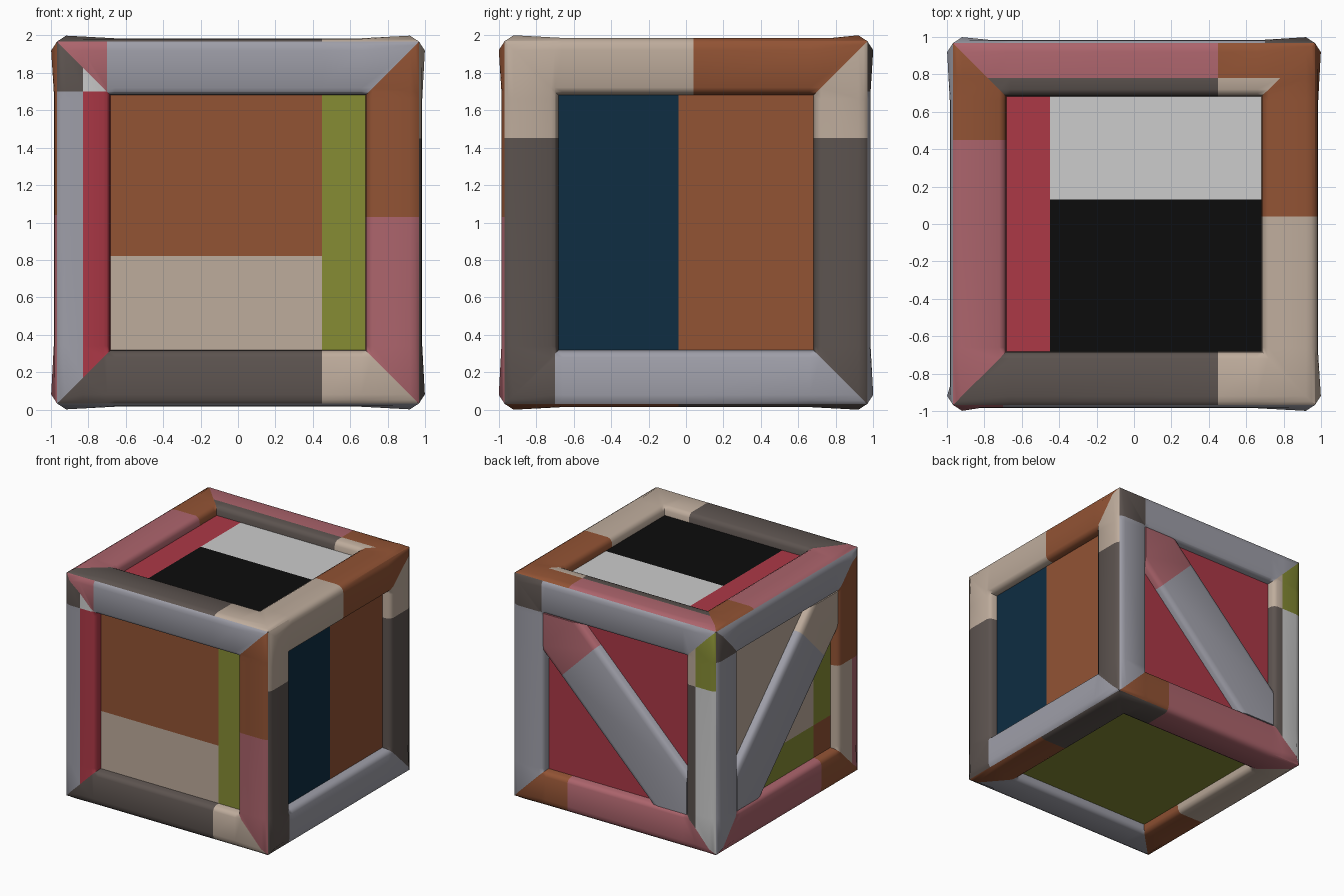
import bpy, bmesh, math
from mathutils import Vector

if "Cube" in bpy.data.objects:
    bpy.data.objects.remove(bpy.data.objects["Cube"])

# ---------- colours ----------
RGB = dict(brown=(146, 83, 52), pink=(172, 100, 108), silver=(158, 158, 168),
           dark=(92, 83, 79), beige=(190, 172, 156), red=(172, 56, 70),
           olive=(134, 140, 52), navy=(14, 45, 66), black=(12, 12, 12), white=(204, 204, 204))
NAMES = list(RGB)


def linear(c):
    c /= 255
    return c / 12.92 if c < 0.04045 else ((c + 0.055) / 1.055) ** 2.4


MATS = []
for name, rgb in RGB.items():
    m = bpy.data.materials.new(name)
    m.diffuse_color = (*[linear(c) for c in rgb], 1)
    m.use_nodes = True
    m.node_tree.nodes["Principled BSDF"].inputs["Base Color"].default_value = m.diffuse_color
    MATS.append(m)

# ---------- the six sides: right, up and outward directions ----------
X, Y, Z = Vector((1, 0, 0)), Vector((0, 1, 0)), Vector((0, 0, 1))
AXES = dict(front=(X, Z, -Y), right=(Y, Z, X), top=(X, Y, Z),
            back=(-X, Z, Y), left=(-Y, Z, -X), bottom=(X, -Y, -Z))


def pick(test, a, b):
    return a if test else b


# Colour rules for the beams (T, R, B, L) and the panel (P) of every side,
# plus the lines (u = across, v = up) where the paint changes.
SIDES = dict(
    front=dict(u=(-.83, -.7, .45), v=(.03, .7),
               T=lambda u, v: pick(u < -.7, 'pink', 'silver'),
               R=lambda u, v: pick(v > .03, 'brown', 'pink'),
               B=lambda u, v: pick(u < .45, 'dark', 'beige'),
               L=lambda u, v: pick(v > .7, pick(u < -.83, 'dark', 'white'),
                                   pick(u < -.83, 'silver', 'red')),
               pu=(.45,), pv=(-.18,),
               P=lambda u, v: pick(u > .45, 'olive', pick(v > -.18, 'brown', 'beige'))),
    right=dict(u=(-.7, .04), v=(.45,),
               T=lambda u, v: pick(u < .04, 'beige', 'brown'),
               R=lambda u, v: pick(v > .45, 'beige', 'dark'),
               B=lambda u, v: pick(u < -.7, 'dark', 'silver'),
               L=lambda u, v: pick(v > .45, 'beige', 'dark'),
               pu=(-.04,), pv=(),
               P=lambda u, v: pick(u < -.04, 'navy', 'brown')),
    top=dict(u=(.45,), v=(.04, .45, .78),
             T=lambda u, v: pick(v > .78, pick(u < .45, 'pink', 'brown'),
                                 pick(u < .45, 'dark', 'beige')),
             R=lambda u, v: pick(v > .04, 'brown', 'beige'),
             B=lambda u, v: pick(u < .45, 'dark', 'beige'),
             L=lambda u, v: pick(v > .45, 'brown', 'pink'),
             pu=(-.45,), pv=(.13,),
             P=lambda u, v: pick(u < -.45, 'red', pick(v > .13, 'white', 'black'))),
    back=dict(u=(-.7, -.45, .78), v=(.45, .7),
              T=lambda u, v: pick(u < -.7, 'dark', 'silver'),
              R=lambda u, v: pick(v > .45, pick(u > .78, 'olive', 'beige'),
                                  pick(u > .78, 'white', 'dark')),
              B=lambda u, v: pick(u < -.45, 'brown', 'pink'),
              L=lambda u, v: pick(v > .7, 'dark', 'silver'),
              pu=(), pv=(), P=lambda u, v: 'red'),
    left=dict(u=(.45, .87), v=(.04, .7),
              T=lambda u, v: 'silver',
              R=lambda u, v: pick(v > .04, 'brown', pick(u > .87, 'pink', 'beige')),
              B=lambda u, v: pick(u < .45, 'pink', 'brown'),
              L=lambda u, v: pick(v > .7, 'dark', 'silver'),
              pu=(.45,), pv=(-.4,),
              P=lambda u, v: pick(v > -.4, pick(u < .45, 'beige', 'olive'),
                                  pick(u < .45, 'olive', 'brown'))),
    bottom=dict(u=(.45,), v=(.04, .25),
                T=lambda u, v: 'silver',
                R=lambda u, v: pick(v > .04, 'brown', 'dark'),
                B=lambda u, v: pick(u > .45, 'dark', 'pink'),
                L=lambda u, v: pick(v > .25, 'brown', 'beige'),
                pu=(), pv=(), P=lambda u, v: 'olive'))

# beam cross-section: (distance from side centre, height from crate centre)
PROFILE = [(.968, .968), (.948, .98), (.92, .985), (.72, .985),
           (.697, .973), (.685, .95), (.68, .90)]
FLOOR = .91


def cut(bm, co, no):
    geom = bm.verts[:] + bm.edges[:] + bm.faces[:]
    bmesh.ops.bisect_plane(bm, geom=geom, dist=1e-5, plane_co=co, plane_no=no)


def paint(bm, rule):
    for f in bm.faces:
        c = f.calc_center_median()
        f.material_index = NAMES.index(rule(c.x, c.y))


def place(src, dst, side):
    """Copy a flat-laid part onto one side of the crate."""
    U, V, N = AXES[side]
    vm = {v: dst.verts.new(U * v.co.x + V * v.co.y + N * v.co.z + Z) for v in src.verts}
    for f in src.faces:
        dst.faces.new([vm[v] for v in f.verts]).material_index = f.material_index
    src.free()


def finish(name, bm, angle=40):
    bmesh.ops.remove_doubles(bm, verts=bm.verts[:], dist=.0004)
    me = bpy.data.meshes.new(name)
    bm.to_mesh(me)
    bm.free()
    for m in MATS:
        me.materials.append(m)
    ob = bpy.data.objects.new(name, me)
    bpy.context.collection.objects.link(ob)
    bpy.ops.object.select_all(action='DESELECT')
    ob.select_set(True)
    bpy.context.view_layer.objects.active = ob
    bpy.ops.object.shade_smooth_by_angle(angle=math.radians(angle))


def square(bm, d, h):
    return [bm.verts.new((x * d, y * d, h)) for x, y in ((-1, -1), (1, -1), (1, 1), (-1, 1))]


def bridge(bm, a, b):
    for i in range(len(a)):
        j = (i + 1) % len(a)
        bm.faces.new((a[i], a[j], b[j], b[i]))


# ---------- mitred frame and sunken panels ----------
frame = bmesh.new()
for side, s in SIDES.items():
    bm = bmesh.new()
    rings = [square(bm, d, h) for d, h in PROFILE]
    for a, b in zip(rings, rings[1:]):
        bridge(bm, a, b)
    for u in s['u'] + (-.66, .66):
        cut(bm, (u, 0, 0), (1, 0, 0))
    for v in s['v'] + (-.66, .66):
        cut(bm, (0, v, 0), (0, 1, 0))
    for v in bm.verts:  # slightly swollen corners
        if .9 < min(abs(v.co.x), abs(v.co.y)) < .93:
            v.co.z = .999

    def beam_rule(u, v, s=s):
        if abs(v) > abs(u):
            return s['T' if v > 0 else 'B'](u, v)
        return s['R' if u > 0 else 'L'](u, v)
    paint(bm, beam_rule)
    place(bm, frame, side)

    bm = bmesh.new()
    bm.faces.new(square(bm, .69, FLOOR))
    for u in s['pu']:
        cut(bm, (u, 0, 0), (1, 0, 0))
    for v in s['pv']:
        cut(bm, (0, v, 0), (0, 1, 0))
    paint(bm, s['P'])
    panel = bmesh.new()
    place(bm, panel, side)
    finish(side + '_panel', panel)
finish('crate_frame', frame)

# ---------- diagonal braces on the back and left ----------
for side, flip, tip in (('back', 1, 'pink'), ('left', -1, 'beige')):
    bm = bmesh.new()
    q, rings = .69, []
    for c, h in ((.355, .90), (.345, .945), (.325, .966), (.28, .976)):
        pts = [(-q, q), (-q, q - c), (q - c, -q), (q, -q), (q, c - q), (c - q, q)]
        rings.append([bm.verts.new((x * flip, y, h)) for x, y in pts])
    for a, b in zip(rings, rings[1:]):
        bridge(bm, a, b)
    bm.faces.new(rings[-1])
    bm.faces.new(rings[0][::-1])
    bmesh.ops.recalc_face_normals(bm, faces=bm.faces[:])
    cut(bm, (-.355 * flip, .355, 0), (flip, -1, 0))
    paint(bm, lambda u, v: pick(v - u * flip > .71, tip, 'silver'))
    brace = bmesh.new()
    place(bm, brace, side)
    finish(side + '_brace', brace)
